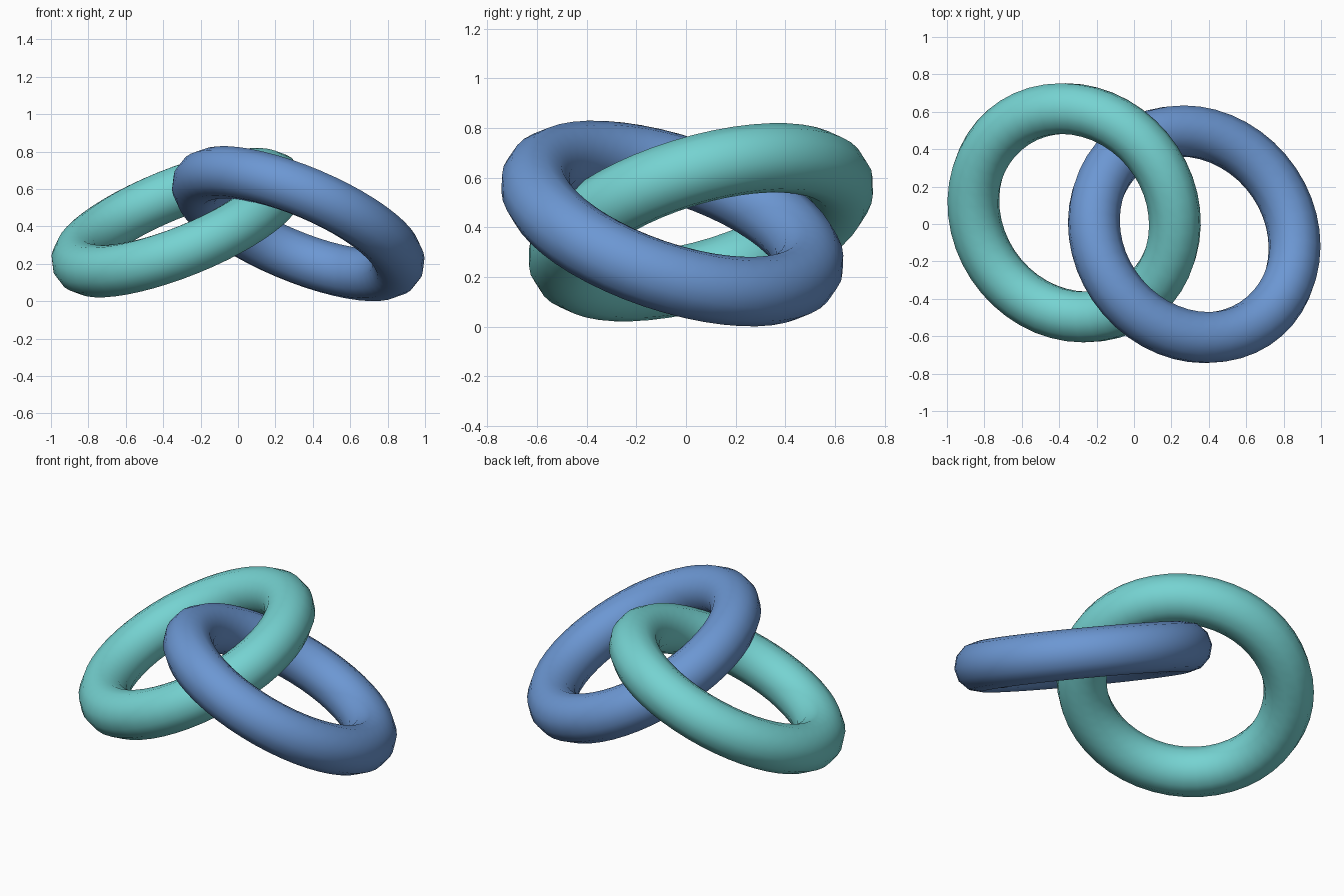
import bpy

# Remove the default cube
cube = bpy.data.objects.get("Cube")
if cube:
    bpy.data.objects.remove(cube, do_unlink=True)

RING_RADIUS = 0.578
TUBE_RADIUS = 0.14


def make_material(name, color):
    mat = bpy.data.materials.new(name)
    mat.use_nodes = True
    mat.diffuse_color = color
    mat.node_tree.nodes["Principled BSDF"].inputs["Base Color"].default_value = color
    return mat


def make_ring(name, center, tilt, mat):
    bpy.ops.mesh.primitive_torus_add(
        major_segments=48, minor_segments=12,
        major_radius=RING_RADIUS, minor_radius=TUBE_RADIUS,
        location=center, rotation=tilt)
    ring = bpy.context.object
    ring.name = name
    ring.data.materials.append(mat)
    bpy.ops.object.shade_smooth()
    return ring


teal = make_material("teal", (0.18, 0.65, 0.64, 1))
blue = make_material("blue", (0.15, 0.31, 0.65, 1))

# Two interlocked rings, tilted opposite ways
make_ring("teal_ring", (-0.32, 0.06, 0.42), (0.27, -0.385, 0), teal)
make_ring("blue_ring", (0.322, -0.055, 0.415), (-0.3, 0.4, 0), blue)
